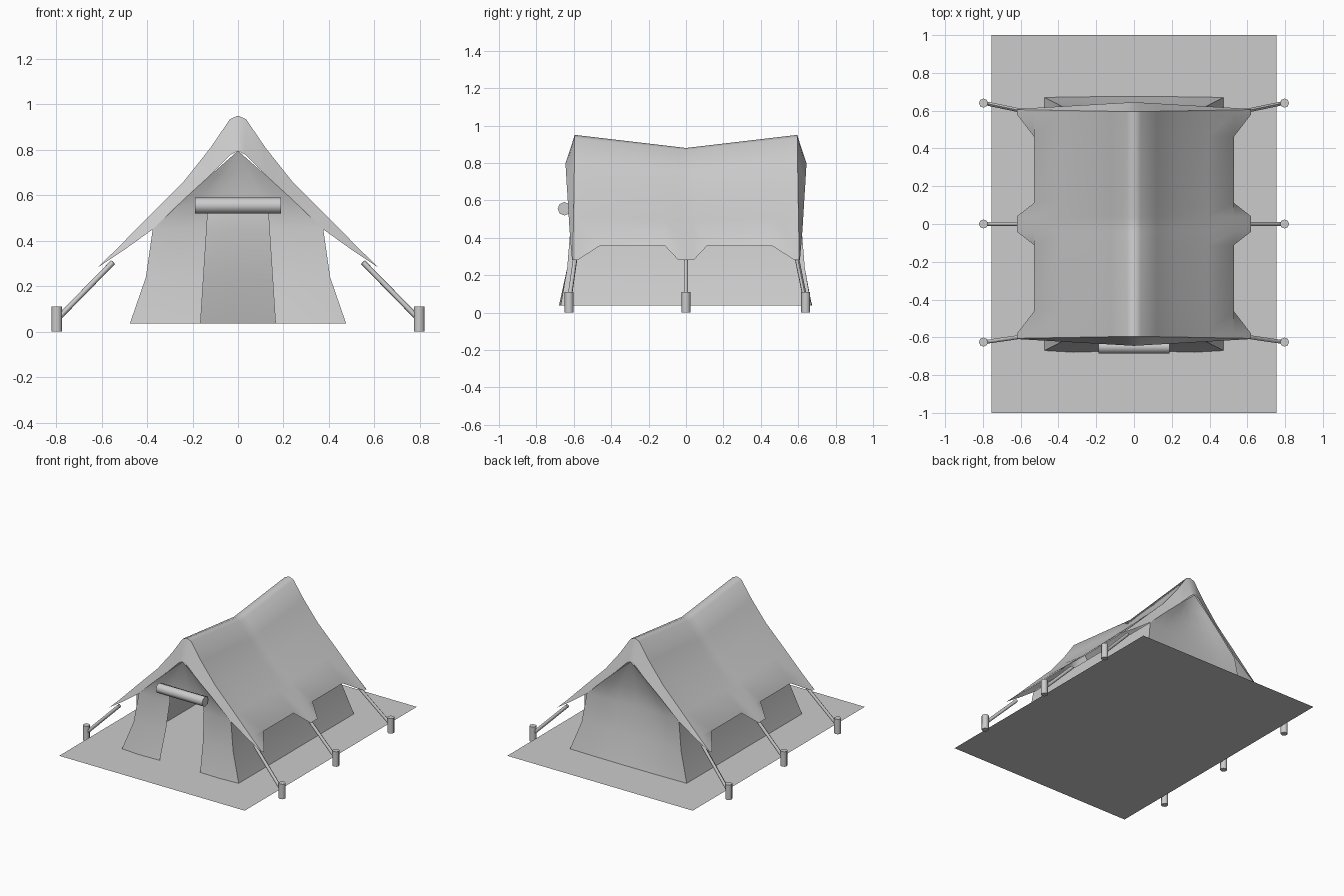
import bpy, bmesh, math
from mathutils import Vector

cube = bpy.data.objects.get("Cube")
if cube:
    bpy.data.objects.remove(cube, do_unlink=True)

canvas = bpy.data.materials.new("light_grey")
canvas.use_nodes = True
GREY = (0.6, 0.6, 0.6, 1)
canvas.diffuse_color = GREY
canvas.node_tree.nodes["Principled BSDF"].inputs["Base Color"].default_value = GREY


def finish(obj, name, angle=None):
    obj.name = name
    obj.data.materials.append(canvas)
    if angle:
        bpy.ops.object.select_all(action='DESELECT')
        obj.select_set(True)
        bpy.context.view_layer.objects.active = obj
        bpy.ops.object.shade_smooth_by_angle(angle=math.radians(angle))
    return obj


def sheet(name, rows, skip=None, angle=60):
    """Cloth surface through a grid of points, facing outward from the tent."""
    bm = bmesh.new()
    grid = [[bm.verts.new(p) for p in row] for row in rows]
    for i in range(len(grid) - 1):
        for j in range(len(grid[0]) - 1):
            if not (skip and skip(i, j)):
                bm.faces.new((grid[i][j], grid[i][j + 1], grid[i + 1][j + 1], grid[i + 1][j]))
    bmesh.ops.remove_doubles(bm, verts=bm.verts, dist=0.0005)
    bm.normal_update()
    middle = Vector((0, 0, 0.3))
    if sum((f.calc_center_median() - middle).dot(f.normal) * f.calc_area() for f in bm.faces) < 0:
        bmesh.ops.reverse_faces(bm, faces=bm.faces)
    mesh = bpy.data.meshes.new(name)
    bm.to_mesh(mesh)
    bm.free()
    obj = bpy.data.objects.new(name, mesh)
    bpy.context.collection.objects.link(obj)
    return finish(obj, name, angle)


def rod(name, a, b, radius, sides):
    a, b = Vector(a), Vector(b)
    bpy.ops.mesh.primitive_cylinder_add(vertices=sides, radius=radius, depth=(b - a).length,
                                        location=(a + b) / 2)
    obj = bpy.context.object
    obj.rotation_euler = (b - a).to_track_quat('Z', 'Y').to_euler()
    return finish(obj, name, 60)


def mirrored(points):
    """Profile from left eave over the ridge to right eave."""
    return [(-x, z) for x, z in reversed(points[1:])] + points


# Groundsheet
bpy.ops.mesh.primitive_plane_add(size=1, location=(0, 0, 0.037))
ground = bpy.context.object
ground.scale = (1.51, 2, 1)
finish(ground, "groundsheet")

# Roof with sagging ridge and scalloped eaves
profile = [(0, 0.95), (0.035, 0.935), (0.12, 0.81), (0.235, 0.665), (0.39, 0.51), (0.53, 0.367)]
half = [0.04, 0.11, 0.46, 0.575, 0.6]
rows = []
for y in [-v for v in reversed(half)] + [0] + half:
    eave = (0.53, 0.355) if abs(y) in (0.11, 0.46) else (0.62, 0.28)
    row = []
    for x, z in mirrored(profile + [eave]):
        sag = 0.07 * (1 - abs(y) / 0.6) * max(0, 1 - abs(x) / 0.53)
        flare = 1 + 0.03 * (abs(x) - 0.31)
        row.append((x, y * flare, z - sag))
    rows.append(row)
sheet("roof", rows)

# Flared valance hanging under each end of the roof
corner = (0.62, 0.28)
inner = [(0, 0.795), (0.03, 0.78), (0.12, 0.69), (0.235, 0.585), (0.375, 0.45), (0.5, 0.36), corner]
for side, label in ((-1, "front"), (1, "back")):
    top = [(x, side * 0.6 * (1 + 0.03 * (abs(x) - 0.31)), z) for x, z in mirrored(profile + [corner])]
    low = [(x, side * (0.645 - 0.058 * abs(x)), z) for x, z in mirrored(inner)]
    sheet(label + "_valance", [top, low])

# End walls: height, half width, centre depth, edge depth
levels = [(0.037, 0.475, 0.675, 0.67), (0.24, 0.405, 0.62, 0.635), (0.45, 0.375, 0.59, 0.618),
          (0.52, 0.305, 0.588, 0.62), (0.585, 0.235, 0.592, 0.627), (0.69, 0.12, 0.612, 0.635),
          (0.795, 0.0, 0.642, 0.642)]


def end_wall(side, doorway):
    rows = []
    for z, w, centre, edge in levels:
        door = min(0.167 - 0.065 * z, w * 0.45)
        mid = (door + w) / 2
        row = []
        for x in (-w, -mid, -door, 0, door, mid, w):
            u = abs(x) / w if w else 0
            depth = centre + (edge - centre) * u * u
            if doorway and z < 0.5:
                depth += 0.015 * math.sin(math.pi * u) - 0.02 * (1 - u)
            row.append((x, side * depth, z))
        rows.append(row)
    return rows


sheet("front_wall", end_wall(-1, True), skip=lambda i, j: i < 3 and j in (2, 3))
sheet("back_wall", end_wall(1, False))

# Side walls
for side, label in ((1, "left"), (-1, "right")):
    rows = [[(side * w, s * edge, z) for s in (-1, 0, 1)] for z, w, _, edge in levels[:3]]
    sheet(label + "_wall", rows)

# Rolled door above the opening
rod("door_roll", (-0.188, -0.65, 0.555), (0.188, -0.65, 0.555), 0.036, 8)

# Guy ropes and pegs
for side, label in ((1, "left"), (-1, "right")):
    for where, y_roof, y_peg in (("front", -0.59, -0.625), ("middle", 0, 0), ("back", 0.59, 0.64)):
        rod(f"{label}_{where}_rope", (side * 0.55, y_roof, 0.305), (side * 0.79, y_peg, 0.06), 0.012, 6)
        rod(f"{label}_{where}_peg", (side * 0.797, y_peg, 0), (side * 0.797, y_peg, 0.11), 0.024, 8)
